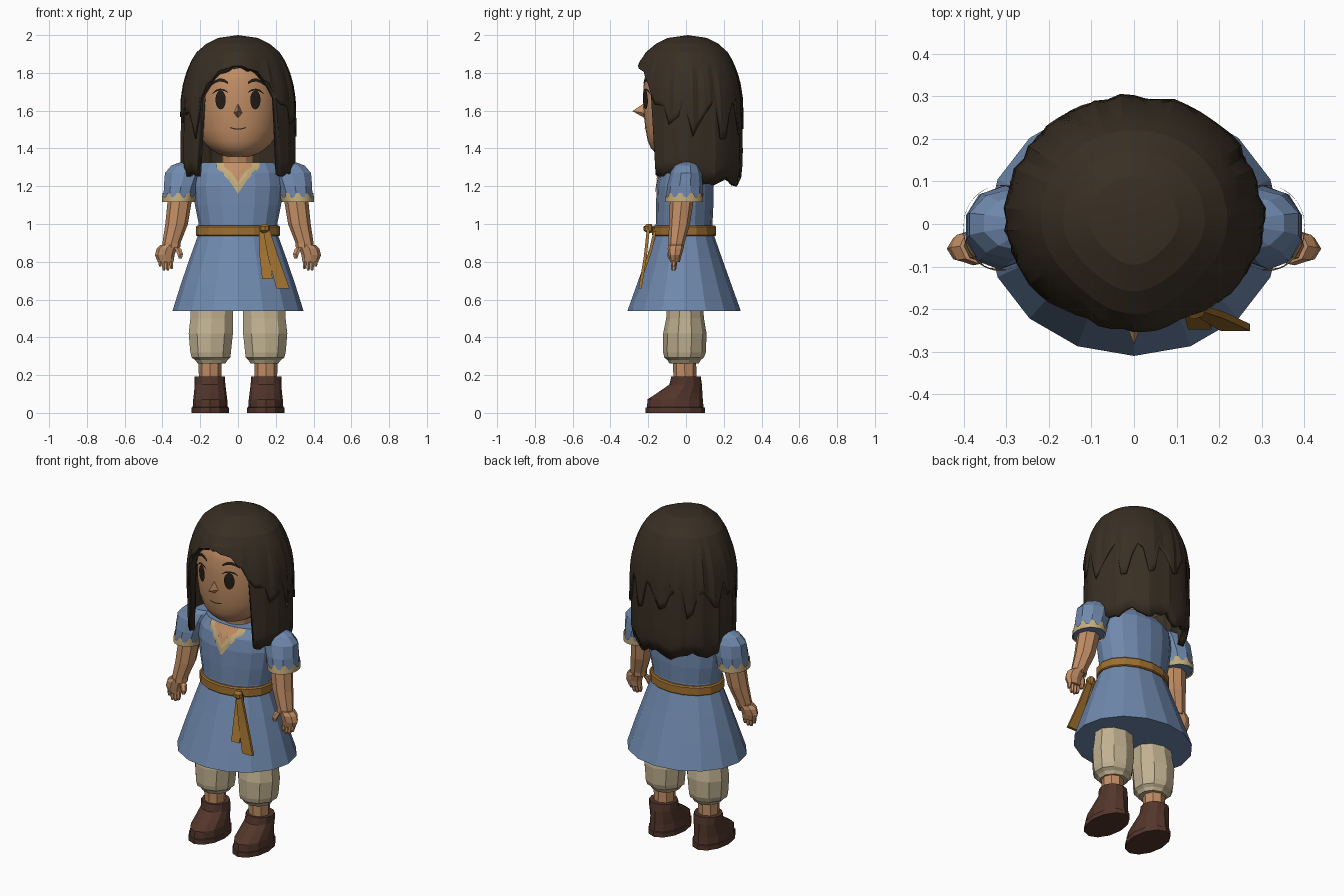
import bpy, bmesh, math, random
from mathutils import Vector

random.seed(4)


def material(name, rgb):
    m = bpy.data.materials.new(name)
    m.diffuse_color = (*rgb, 1)
    return m


SKIN = material("warm_skin", (0.54, 0.27, 0.13))
HAIR = material("dark_brown_hair", (0.040, 0.028, 0.017))
BLUE = material("dusty_blue_cloth", (0.16, 0.25, 0.42))
TRIM = material("tan_trim", (0.55, 0.41, 0.20))
PANTS = material("beige_cloth", (0.53, 0.44, 0.28))
BOOT = material("boot_brown", (0.085, 0.036, 0.024))
BELT = material("ochre_belt", (0.34, 0.16, 0.028))
DARK = material("dark_eye", (0.018, 0.013, 0.009))


def build(name, verts, faces, mat, mirror=False, smooth=None, fix=True):
    me = bpy.data.meshes.new(name)
    me.from_pydata(verts, [], faces)
    if fix:
        bm = bmesh.new()
        bm.from_mesh(me)
        bmesh.ops.recalc_face_normals(bm, faces=bm.faces)
        bm.to_mesh(me)
        bm.free()
    ob = bpy.data.objects.new(name, me)
    bpy.context.collection.objects.link(ob)
    me.materials.append(mat)
    if mirror:
        ob.modifiers.new("mirror", 'MIRROR').use_clip = False
    if smooth:
        bpy.ops.object.select_all(action='DESELECT')
        ob.select_set(True)
        bpy.context.view_layer.objects.active = ob
        bpy.ops.object.shade_smooth_by_angle(angle=math.radians(smooth))
    return ob


def loft(name, rings, n, mat, **kw):
    """Stack of ellipses (z, cx, cy, rx, ry), closed at both ends."""
    verts, faces = [], []
    for z, cx, cy, rx, ry in rings:
        for k in range(n):
            a = 2 * math.pi * k / n
            verts.append((cx + rx * math.sin(a), cy - ry * math.cos(a), z))
    for i in range(len(rings) - 1):
        for k in range(n):
            j = (k + 1) % n
            faces.append((i * n + k, i * n + j, (i + 1) * n + j, (i + 1) * n + k))
    faces += [tuple(range(n))[::-1], tuple(range((len(rings) - 1) * n, len(rings) * n))]
    return build(name, verts, faces, mat, **kw)


def lerp_table(table, z):
    for a, b in zip(table, table[1:]):
        if min(a[0], b[0]) <= z <= max(a[0], b[0]):
            f = (z - a[0]) / (b[0] - a[0])
            return [p + f * (q - p) for p, q in zip(a, b)]
    return table[0] if abs(z - table[0][0]) < abs(z - table[-1][0]) else table[-1]


def plate(name, rings, columns, mat, off=0.006, mirror=False):
    """Thin painted detail laid on the front of a loft; columns are (x, low z, high z)."""
    verts, faces, m = [], [], 5
    for x, lo, hi in columns:
        for i in range(m):
            z = lo + (hi - lo) * i / (m - 1)
            _, cx, cy, rx, ry = lerp_table(rings, z)
            u = min(1, abs(x / rx))
            verts.append((x, cy - ry * math.sqrt(1 - u * u) - off, z))
    for c in range(len(columns) - 1):
        for i in range(m - 1):
            a = c * m + i
            faces.append((a, a + m, a + m + 1, a + 1))
    return build(name, verts, faces, mat, mirror=mirror, fix=False)


def ribbon(name, path, width, thick, mat):
    """Flat strap hanging along a path."""
    verts, faces = [], []
    for i, p in enumerate(path):
        w = width[i] / 2
        verts += [(p[0] + sx * w, p[1] + sy * thick / 2, p[2]) for sx, sy in ((-1, -1), (1, -1), (1, 1), (-1, 1))]
    for i in range(len(path) - 1):
        for k in range(4):
            j = (k + 1) % 4
            faces.append((i * 4 + k, i * 4 + j, i * 4 + 4 + j, i * 4 + 4 + k))
    e = len(verts) - 4
    faces += [(3, 2, 1, 0), (e, e + 1, e + 2, e + 3)]
    return build(name, verts, faces, mat)


# Tunic with flared skirt
tunic = [(0.54, 0, -0.01, 0.347, 0.30), (0.68, 0, -0.01, 0.303, 0.25), (0.82, 0, -0.01, 0.255, 0.20),
         (0.94, 0, -0.01, 0.212, 0.158), (1.0, 0, -0.01, 0.208, 0.15), (1.1, 0, -0.007, 0.228, 0.152),
         (1.2, 0, -0.005, 0.24, 0.15), (1.27, 0, 0, 0.232, 0.14), (1.325, 0, 0, 0.20, 0.105)]
loft("tunic", tunic, 16, BLUE)
plate("neckline_trim", tunic, [(-0.115, 1.30, 1.325), (-0.05, 1.235, 1.325), (0, 1.16, 1.325),
                               (0.05, 1.235, 1.325), (0.115, 1.30, 1.325)], TRIM, 0.005)
plate("neckline_skin", tunic, [(-0.075, 1.305, 1.325), (-0.03, 1.27, 1.325), (0, 1.22, 1.325),
                               (0.03, 1.27, 1.325), (0.075, 1.305, 1.325)], SKIN, 0.009)

# Belt, knot and hanging tails
loft("belt", [(0.937, 0, -0.01, 0.218, 0.165), (0.942, 0, -0.01, 0.223, 0.17),
              (0.985, 0, -0.01, 0.222, 0.169), (0.992, 0, -0.01, 0.215, 0.162)], 16, BELT)
loft("belt_knot", [(0.952, 0.142, -0.195, 0.014, 0.012), (0.966, 0.142, -0.2, 0.027, 0.024),
                   (0.986, 0.142, -0.2, 0.027, 0.024), (1.0, 0.142, -0.195, 0.014, 0.012)], 8, BELT)
ribbon("belt_tail_short", [(0.13, -0.165, 0.96), (0.14, -0.19, 0.85), (0.155, -0.24, 0.71)],
       (0.04, 0.055, 0.055), 0.016, BELT)
ribbon("belt_tail_long", [(0.15, -0.20, 0.97), (0.185, -0.215, 0.83), (0.238, -0.243, 0.658)],
       (0.035, 0.055, 0.07), 0.016, BELT)

# Sleeves with jagged cuff trim
sleeve = [(1.12, 0.316, -0.01, 0.083, 0.097), (1.2, 0.302, -0.005, 0.095, 0.095), (1.27, 0.285, 0, 0.107, 0.083),
          (1.31, 0.265, 0.002, 0.092, 0.065), (1.328, 0.245, 0.003, 0.06, 0.04)]
loft("sleeve", sleeve, 10, BLUE, mirror=True)
verts, faces, n = [], [], 40
for k in range(n):
    a = 2 * math.pi * k / n
    for z in (1.117, 1.165 if k % 4 < 2 else 1.142):
        _, cx, cy, rx, ry = lerp_table(sleeve, z)
        verts.append((cx + (rx + 0.003) * math.sin(a), cy - (ry + 0.003) * math.cos(a), z))
    j = (k + 1) % n
    faces.append((2 * k, 2 * j, 2 * j + 1, 2 * k + 1))
build("sleeve_trim", verts, faces, TRIM, mirror=True)

# Arms and hands
loft("arm", [(0.875, 0.352, -0.052, 0.046, 0.04), (0.9, 0.352, -0.05, 0.048, 0.042),
             (1.0, 0.325, -0.035, 0.06, 0.056), (1.15, 0.305, -0.02, 0.065, 0.064)], 8, SKIN, mirror=True)
loft("palm", [(0.80, 0.383, -0.058, 0.042, 0.026), (0.835, 0.388, -0.058, 0.052, 0.035),
              (0.87, 0.378, -0.055, 0.053, 0.042), (0.89, 0.362, -0.052, 0.047, 0.042)], 8, SKIN, mirror=True)
for i in range(4):
    x, low = 0.352 + 0.02 * i, (0.763, 0.753, 0.755, 0.775)[i]
    loft(f"finger_{i + 1}", [(low, x, -0.066, 0.007, 0.009), (low + 0.015, x, -0.065, 0.0105, 0.015),
                             (0.825, x + 0.002, -0.06, 0.012, 0.017)], 6, SKIN, mirror=True)
loft("thumb", [(0.818, 0.306, -0.085, 0.01, 0.01), (0.84, 0.306, -0.082, 0.017, 0.018),
               (0.868, 0.317, -0.07, 0.019, 0.018), (0.882, 0.335, -0.06, 0.015, 0.015)], 6, SKIN, mirror=True)

# Trousers, ankles and boots
loft("trouser_leg", [(0.262, 0.14, -0.01, 0.078, 0.078), (0.28, 0.141, -0.01, 0.09, 0.088),
                     (0.293, 0.143, -0.01, 0.108, 0.105), (0.32, 0.145, -0.008, 0.113, 0.113),
                     (0.42, 0.144, -0.006, 0.123, 0.115), (0.50, 0.14, -0.005, 0.118, 0.1),
                     (0.57, 0.138, -0.005, 0.118, 0.095)], 10, PANTS, mirror=True)
loft("ankle", [(0.15, 0.148, -0.005, 0.058, 0.06), (0.28, 0.148, -0.008, 0.062, 0.062)], 8, SKIN, mirror=True)
loft("boot", [(0.0, 0.147, -0.057, 0.099, 0.157), (0.028, 0.147, -0.057, 0.099, 0.157),
              (0.03, 0.147, -0.057, 0.093, 0.15), (0.072, 0.147, -0.057, 0.09, 0.146),
              (0.105, 0.147, -0.033, 0.086, 0.12), (0.15, 0.148, -0.002, 0.081, 0.086),
              (0.192, 0.15, 0.0, 0.08, 0.078)], 12, BOOT, mirror=True)

# Neck and head
loft("neck", [(1.25, 0, 0, 0.09, 0.08), (1.33, 0, 0, 0.085, 0.08), (1.42, 0, -0.01, 0.085, 0.085)], 12, SKIN)
head = [(1.357, 0, -0.02, 0.06, 0.09), (1.372, 0, -0.015, 0.108, 0.14), (1.40, 0, -0.01, 0.15, 0.175),
        (1.44, 0, -0.005, 0.188, 0.198), (1.50, 0, 0, 0.214, 0.214), (1.58, 0, 0, 0.224, 0.224),
        (1.68, 0, 0, 0.226, 0.228), (1.76, 0, 0, 0.217, 0.222), (1.83, 0, 0, 0.195, 0.205),
        (1.89, 0, 0, 0.13, 0.14)]
loft("head", head, 32, SKIN, smooth=60)
build("nose", [(0, -0.205, 1.65), (-0.027, -0.21, 1.585), (0, -0.2, 1.55), (0.027, -0.21, 1.585),
               (0, -0.284, 1.598)], [(0, 1, 4), (1, 2, 4), (2, 3, 4), (3, 0, 4), (3, 2, 1, 0)], SKIN)

# Painted face details
eye = []
for k in range(11):
    c = math.cos(math.pi * k / 10)
    h = 0.05 * math.sqrt(max(0, 1 - c * c))
    eye.append((0.092 - 0.027 * c, 1.657 - h, 1.657 + h))
plate("eye", head, eye, DARK, 0.009, mirror=True)
plate("eyelid_line", head, [(0.053, 1.695, 1.698), (0.07, 1.704, 1.712), (0.095, 1.708, 1.717),
                            (0.118, 1.700, 1.710), (0.134, 1.688, 1.692)], DARK, 0.008, mirror=True)
plate("eyebrow", head, [(0.052, 1.741, 1.752), (0.075, 1.752, 1.768), (0.10, 1.754, 1.771),
                        (0.122, 1.745, 1.760), (0.14, 1.733, 1.740)], DARK, 0.008, mirror=True)
plate("mouth", head, [(-0.042, 1.508, 1.513), (-0.02, 1.501, 1.507), (0, 1.500, 1.506),
                      (0.02, 1.501, 1.507), (0.042, 1.508, 1.513)], DARK, 0.004)

# Hair: a long curtain under a shorter jagged layer
PROFILE = [(2.0, 0.0), (1.985, 0.34), (1.955, 0.54), (1.91, 0.71), (1.86, 0.81), (1.80, 0.885),
           (1.74, 0.94), (1.66, 0.98), (1.4, 1.0), (1.27, 0.99), (1.2, 0.93)]
FRINGE = [(0, 1.845), (0.4, 1.805), (0.58, 1.745), (0.68, 1.66), (0.72, 1.60)]


def hair_layer(name, scale, shaggy, thick):
    n, rows = 60, 9
    fixed = [1.985, 1.955, 1.91, 1.87]
    verts, faces = [(0, 0.01, 2.0 - 0.01 * (1 - shaggy))], []
    tot = len(fixed) + rows
    for k in range(n):
        a = 2 * math.pi * k / n
        s, c = math.sin(a), math.cos(a)
        if c > 0.715:
            low = lerp_table(FRINGE, abs(s))[1] + random.uniform(-0.008, 0.008)
        elif shaggy:
            low = 1.62 - 0.11 * (k % 5 in (1, 2)) + random.uniform(-0.06, 0.05)
        else:
            low = 1.225 + 0.018 * math.sin(k * 0.9) + random.uniform(-0.01, 0.01)
            if c > 0:
                low = 1.235 + 0.05 * (1 - c) + random.uniform(-0.015, 0.015)
        bump = random.uniform(-0.022, 0.016)
        for i in range(tot):
            z = fixed[i] if i < len(fixed) else 1.87 + (low - 1.87) * (i - len(fixed) + 1) / rows
            r = lerp_table(PROFILE, z)[1] * scale
            r *= 1 + bump * min(1, max(0, i - 1) / 4)
            ry = 0.25 + 0.06 * c ** 4 if c > 0 else 0.25 + 0.045 * min(1, -c * 3)
            verts.append((0.307 * r * s, 0.01 - ry * r * c, z - 0.01 * (1 - shaggy) * (z > 1.86)))
    for k in range(n):
        a, b = 1 + k * tot, 1 + (k + 1) % n * tot
        faces.append((0, a, b))
        for i in range(tot - 1):
            faces.append((a + i, a + i + 1, b + i + 1, b + i))
    ob = build(name, verts, faces, HAIR, smooth=14, fix=False)
    sol = ob.modifiers.new("thickness", 'SOLIDIFY')
    sol.thickness, sol.offset = thick, -1
    return ob


hair_layer("long_hair", 0.985, 0, 0.03)
hair_layer("top_hair", 1.005, 1, 0.012)
